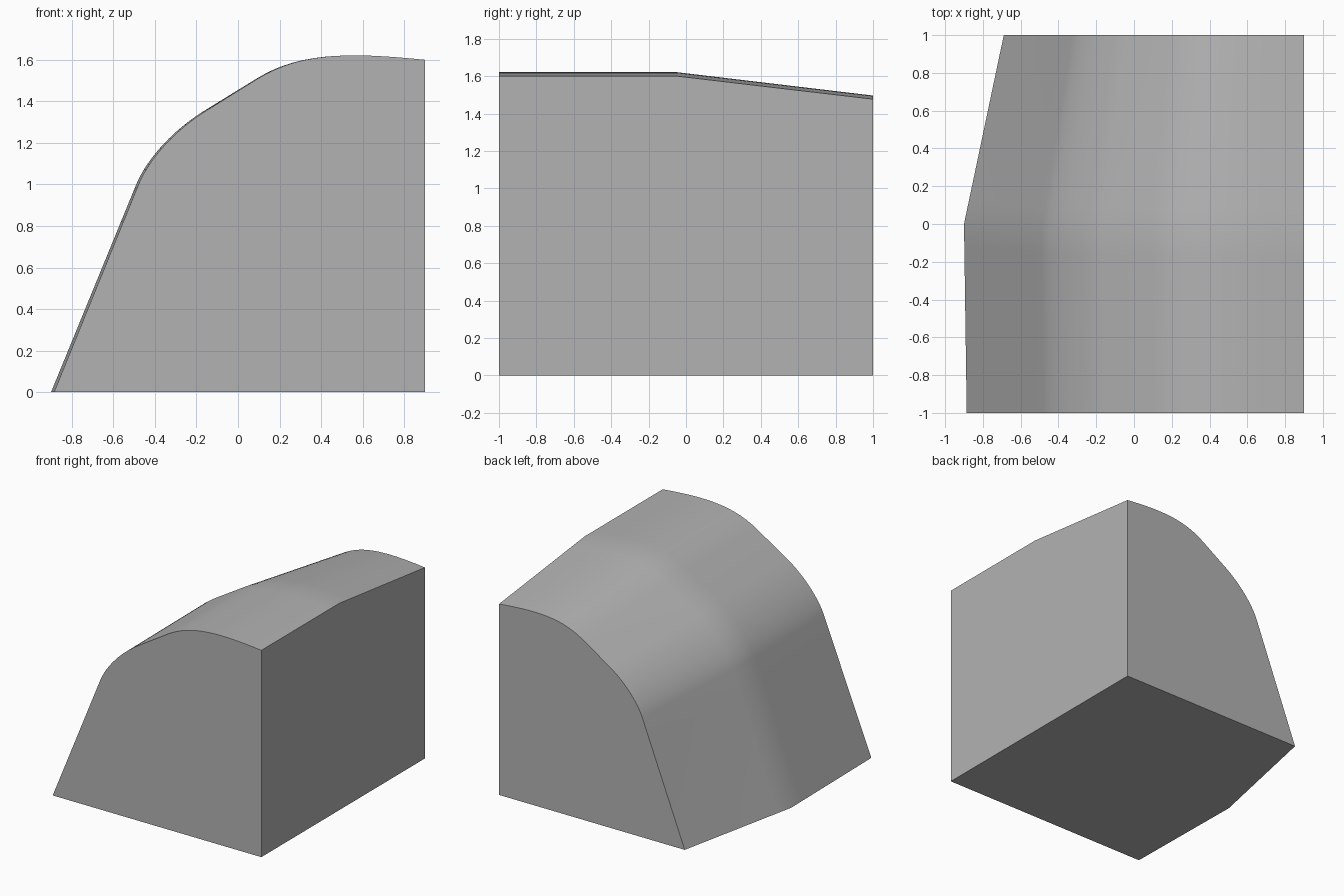
import bpy
import bmesh
import math
from mathutils import Vector
from mathutils.geometry import interpolate_bezier

cube = bpy.data.objects.get("Cube")
if cube:
    bpy.data.objects.remove(cube, do_unlink=True)

# Single grey material
grey = bpy.data.materials.new("plain grey")
grey.use_nodes = True
colour = (0.45, 0.45, 0.45, 1)
grey.diffuse_color = colour
grey.node_tree.nodes["Principled BSDF"].inputs["Base Color"].default_value = colour

WALL = 0.9   # x of the flat upright side


def arc(*points):
    """Bezier arc in the x-z plane as a list of points."""
    return list(interpolate_bezier(*[Vector((x, 0, z)) for x, z in points], 16))


# Widest cross-section: sloped side, shoulder curve, short ramp, crown curve
shoulder = arc((-0.49, 1.0), (-0.44, 1.12), (-0.32, 1.255), (-0.17, 1.35))
crown = arc((0.09, 1.51), (0.3, 1.64), (0.55, 1.635), (WALL, 1.6))
foot = Vector((-0.9, 0, 0))
slope = [foot.lerp(shoulder[0], i / 6) for i in range(6)]
profile = slope + shoulder + crown + [Vector((WALL, 0, 0))]


def section(y, width, height, lean=0.0):
    """The profile scaled about the foot of the upright side."""
    return [Vector((WALL + (p.x - WALL) * width, y - lean * p.z, p.z * height))
            for p in profile]


stations = [section(-1, 0.992, 1), section(0, 1, 1, lean=0.03),
            section(1, 0.883, 0.923)]

# Lofted solid block
bm = bmesh.new()
rings = []
STEPS = 8
for a, b in zip(stations, stations[1:]):
    for k in range(STEPS):
        rings.append([bm.verts.new(p.lerp(q, k / STEPS)) for p, q in zip(a, b)])
rings.append([bm.verts.new(p) for p in stations[-1]])
count = len(profile)
for a, b in zip(rings, rings[1:]):
    for i in range(count):
        j = (i + 1) % count
        bm.faces.new((a[i], a[j], b[j], b[i]))
bm.faces.new(rings[0])
bm.faces.new(rings[-1])
bmesh.ops.recalc_face_normals(bm, faces=bm.faces)

mesh = bpy.data.meshes.new("curved_block")
bm.to_mesh(mesh)
bm.free()
mesh.materials.append(grey)
block = bpy.data.objects.new("curved_block", mesh)
bpy.context.collection.objects.link(block)

# Smooth curved skin with sharp outer edges
bpy.context.view_layer.objects.active = block
block.select_set(True)
bpy.ops.object.shade_smooth_by_angle(angle=math.radians(30))
